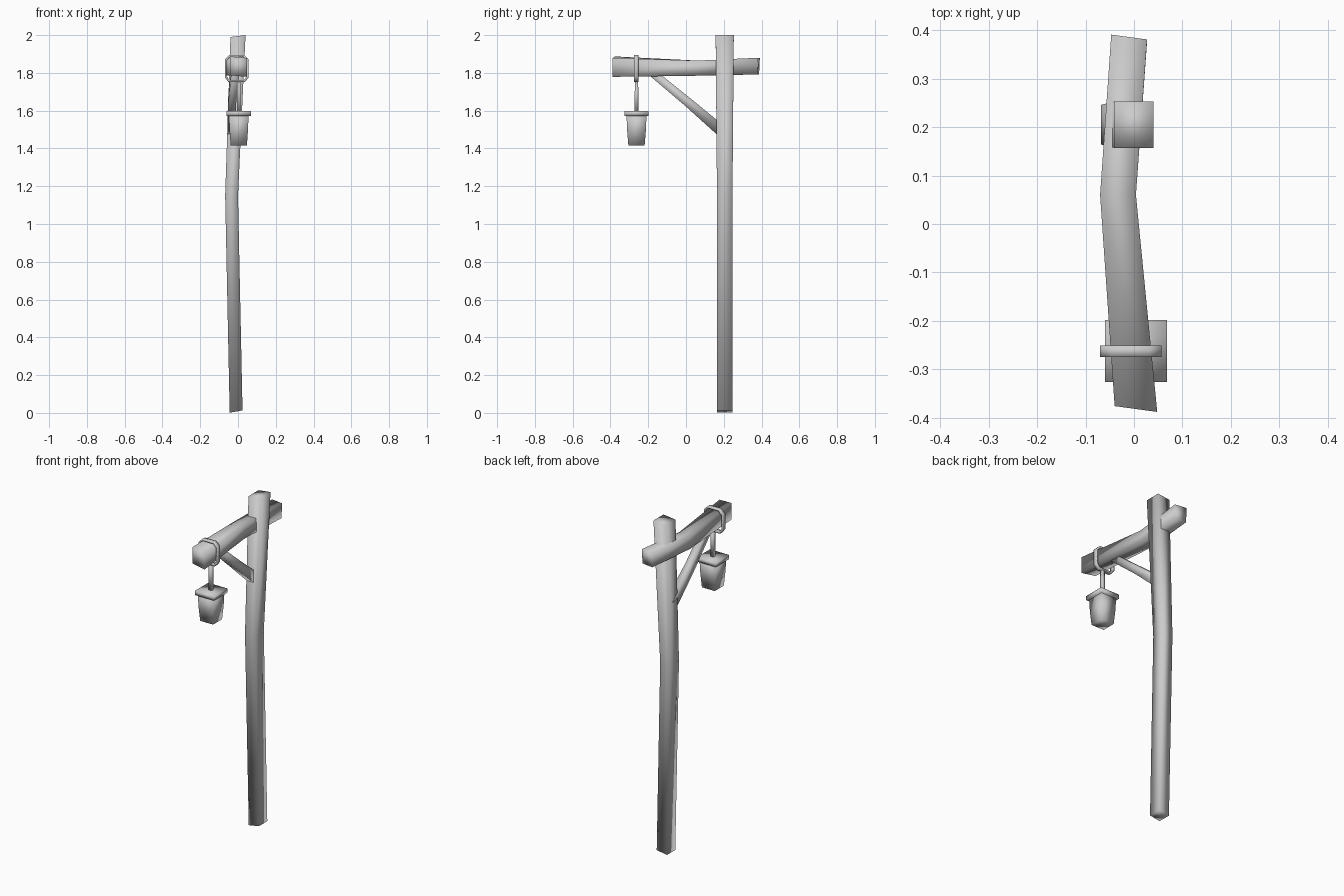
import bpy
import bmesh
from mathutils import Vector

cube = bpy.data.objects.get("Cube")
if cube:
    bpy.data.objects.remove(cube, do_unlink=True)

grey = bpy.data.materials.new("plain grey")
grey.use_nodes = True
grey.diffuse_color = (0.6, 0.6, 0.6, 1)
grey.node_tree.nodes["Principled BSDF"].inputs["Base Color"].default_value = (0.6, 0.6, 0.6, 1)


def loft(name, sections, closed=False):
    """Skin four-sided sections, each given as centre, half-side u, half-side v."""
    bm = bmesh.new()
    rings = []
    for c, u, v in sections:
        c, u, v = Vector(c), Vector(u), Vector(v)
        rings.append([bm.verts.new(p) for p in (c - u - v, c + u - v, c + u + v, c - u + v)])
    pairs = list(zip(rings, rings[1:]))
    if closed:
        pairs.append((rings[-1], rings[0]))
    else:
        bm.faces.new(rings[0])
        bm.faces.new(rings[-1])
    for a, b in pairs:
        for i in range(4):
            j = (i + 1) % 4
            bm.faces.new((a[i], a[j], b[j], b[i]))
    bmesh.ops.recalc_face_normals(bm, faces=bm.faces)
    for f in bm.faces:
        f.smooth = True
    mesh = bpy.data.meshes.new(name)
    bm.to_mesh(mesh)
    bm.free()
    mesh.materials.append(grey)
    obj = bpy.data.objects.new(name, mesh)
    bpy.context.collection.objects.link(obj)
    return obj


# Crooked upright post
loft("post", [
    ((-0.01, 0.205, 0.007), (0.034, 0, 0.006), (0, 0.04, 0)),
    ((-0.034, 0.205, 1.15), (0.034, 0, 0), (0, 0.041, 0)),
    ((0, 0.205, 1.995), (0.04, 0, 0.005), (0, 0.048, 0)),
])

# Bent cross beam
loft("beam", [
    ((0.004, -0.382, 1.833), (0.044, -0.006, -0.004), (0, 0, 0.05)),
    ((-0.033, 0.06, 1.825), (0.037, 0, 0), (0, 0, 0.04)),
    ((-0.01, 0.384, 1.836), (0.037, -0.005, 0), (0, 0.002, 0.044)),
])

# Diagonal brace, ends buried in beam and post
loft("brace", [
    ((-0.015, -0.19, 1.81), (0.021, 0, 0), (0, 0.013, 0.016)),
    ((-0.032, 0.01, 1.645), (0.021, 0, 0), (0, 0.015, 0.019)),
    ((-0.032, 0.19, 1.49), (0.024, 0, 0), (0, 0.018, 0.024)),
])

# Strap around the beam: chamfered rectangular loop
outline = [(-0.048, 1.757), (0.034, 1.757), (0.052, 1.78), (0.052, 1.868),
           (0.03, 1.89), (-0.043, 1.89), (-0.065, 1.868), (-0.065, 1.78)]
mid = Vector((-0.0065, 0, 1.824))
strap = []
for x, z in outline:
    p = Vector((x, 0, z))
    out = (p - mid).normalized() * 0.006
    strap.append((p + Vector((0, -0.263, 0)), out, (0, 0.012, 0)))
loft("beam_strap", strap, closed=True)


def tower(name, levels):
    """Stack of rectangles along z: centre x, z, half width, half depth."""
    return loft(name, [((x, -0.262, z), (w, 0, 0), (0, d, 0)) for x, z, w, d in levels])


# Hanging lantern
tower("hanging_rod", [(0.004, 1.59, 0.01, 0.01), (0.004, 1.76, 0.01, 0.009)])
tower("lantern_cap", [(0.004, 1.573, 0.064, 0.064), (0.004, 1.598, 0.064, 0.064)])
tower("lantern_body", [(0.004, 1.415, 0.043, 0.043),
                       (0.004, 1.5, 0.049, 0.05),
                       (0.004, 1.58, 0.052, 0.053)])
